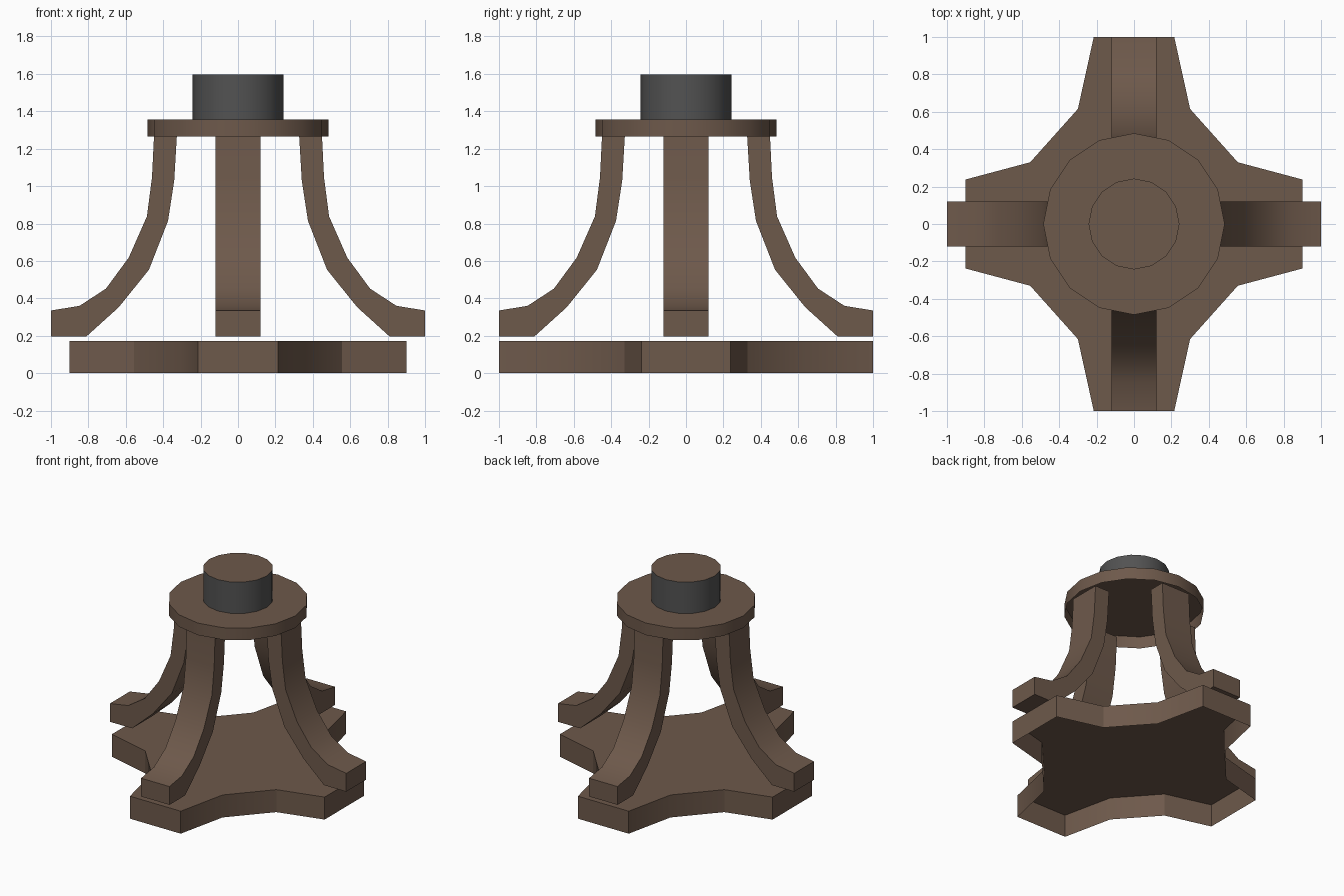
import bpy, math
from mathutils import Matrix

if "Cube" in bpy.data.objects:
    bpy.data.objects.remove(bpy.data.objects["Cube"])


def material(name, rgb):
    m = bpy.data.materials.new(name)
    m.diffuse_color = (*rgb, 1)
    m.use_nodes = True
    m.node_tree.nodes["Principled BSDF"].inputs["Base Color"].default_value = m.diffuse_color
    return m


BROWN = material("dark_brown", (0.155, 0.100, 0.070))
GREY = material("dark_grey", (0.085, 0.085, 0.085))


def finish(name, verts, faces, mats):
    me = bpy.data.meshes.new(name)
    me.from_pydata(verts, [], faces)
    for m in mats:
        me.materials.append(m)
    ob = bpy.data.objects.new(name, me)
    bpy.context.collection.objects.link(ob)
    bpy.ops.object.select_all(action='DESELECT')
    ob.select_set(True)
    bpy.context.view_layer.objects.active = ob
    bpy.ops.object.shade_smooth_by_angle(angle=math.radians(30))
    return ob


def open_prism(name, outline, z0, z1, mats):
    """Side walls plus a top cap, open underneath."""
    n = len(outline)
    verts = [(x, y, z) for z in (z0, z1) for x, y in outline]
    faces = [(i, (i + 1) % n, (i + 1) % n + n, i + n) for i in range(n)]
    faces.append(tuple(range(n, 2 * n)))
    return finish(name, verts, faces, mats)


def circle(r, n=16):
    return [(r * math.cos(2 * math.pi * i / n), r * math.sin(2 * math.pi * i / n)) for i in range(n)]


# Cross-shaped base plate, hollow below: one quarter mirrored round
q = [(0.90, 0.238), (0.555, 0.33), (0.30, 0.615), (0.215, 1.0)]
outline = (q + [(-x, y) for x, y in reversed(q)]
           + [(-x, -y) for x, y in q] + [(x, -y) for x, y in reversed(q)])
open_prism("base_plate", outline, 0, 0.172, [BROWN])

# Top disc, hollow below
open_prism("top_disc", circle(0.485), 1.265, 1.357, [BROWN])

# Grey drum with a brown cap
drum = open_prism("top_drum", circle(0.243), 1.357, 1.597, [GREY, BROWN])
for p in drum.data.polygons:
    p.material_index = 1 if p.normal.z > 0.5 else 0

# Four flared legs: strips between an outer and an inner curve
outer = [(0.449, 1.268), (0.46, 1.045), (0.487, 0.838), (0.584, 0.618),
         (0.706, 0.452), (0.847, 0.36), (1.0, 0.335), (1.0, 0.195)]
inner = [(0.327, 1.268), (0.341, 1.03), (0.374, 0.815), (0.476, 0.553),
         (0.638, 0.352), (0.812, 0.195)]
W = 0.12
profile = outer + inner[::-1]
n = len(profile)
leg_verts = [(r, y, z) for y in (-W, W) for r, z in profile]
leg_faces = [(i, i + n, (i + 1) % n + n, (i + 1) % n) for i in range(n)]
leg_faces += [tuple(range(n))[::-1], tuple(range(n, 2 * n))]
# Outward winding for the downward-running profile
leg_faces = [f[::-1] for f in leg_faces]
for k, name in enumerate(("right_leg", "back_leg", "left_leg", "front_leg")):
    ob = finish(name, leg_verts, leg_faces, [BROWN])
    ob.data.transform(Matrix.Rotation(k * math.pi / 2, 4, 'Z'))
    # Consistent outward normals
    import bmesh
    bm = bmesh.new()
    bm.from_mesh(ob.data)
    bmesh.ops.recalc_face_normals(bm, faces=bm.faces)
    bm.to_mesh(ob.data)
    bm.free()
